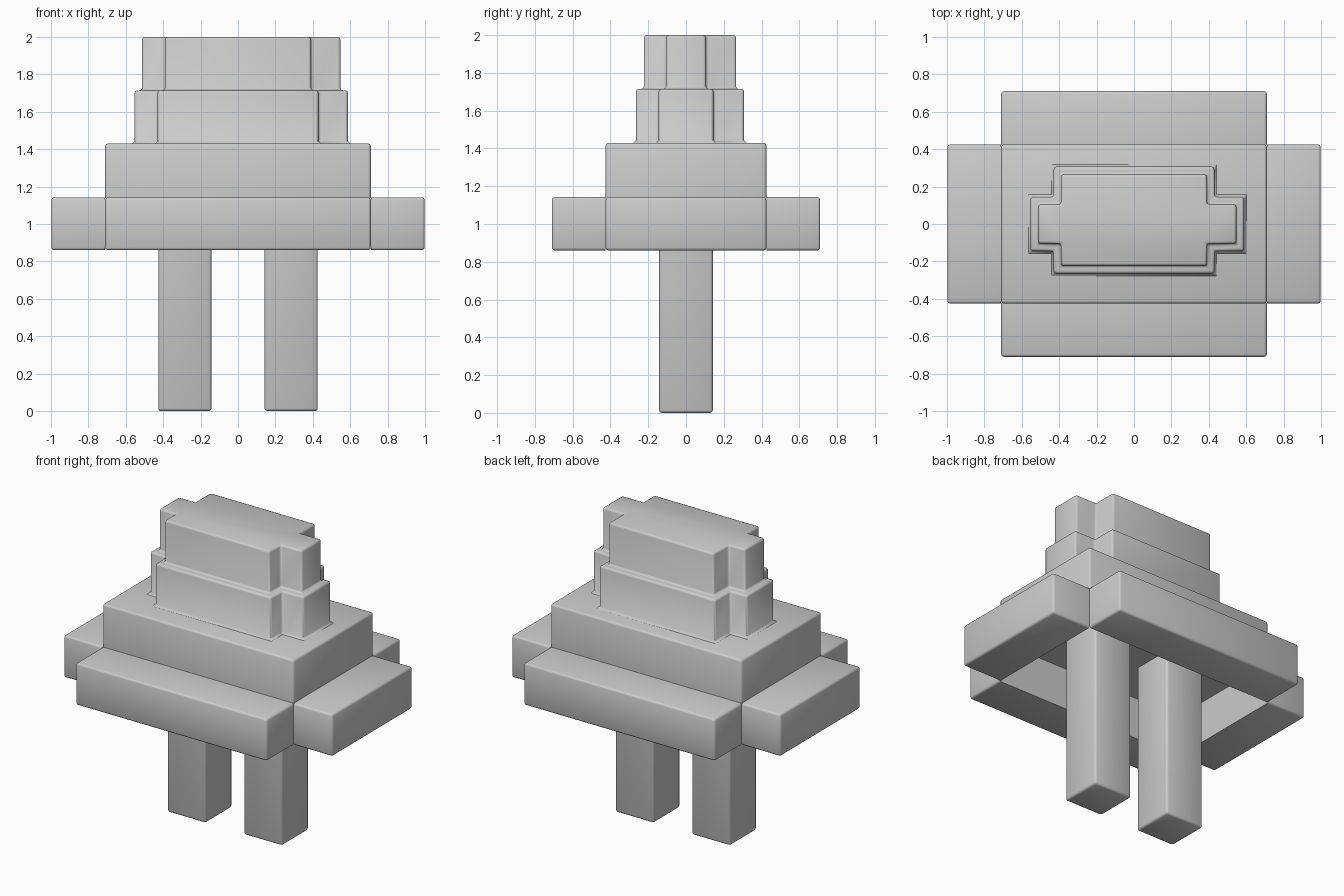
import bpy, bmesh, math

if "Cube" in bpy.data.objects:
    bpy.data.objects.remove(bpy.data.objects["Cube"])

BEVEL = 0.014
grey = bpy.data.materials.new("plain grey")
grey.diffuse_color = (0.6, 0.6, 0.6, 1)
grey.use_nodes = True
grey.node_tree.nodes["Principled BSDF"].inputs["Base Color"].default_value = grey.diffuse_color


def finish(name, bm, sharp):
    """Round every hard edge except those the rule marks as sharp."""
    bmesh.ops.recalc_face_normals(bm, faces=bm.faces)
    edges = [e for e in bm.edges
             if e.calc_face_angle(0) > math.radians(50)
             and not sharp((e.verts[0].co + e.verts[1].co) / 2)]
    bmesh.ops.bevel(bm, geom=edges, offset=BEVEL, segments=2, profile=0.5,
                    affect='EDGES', clamp_overlap=True)
    me = bpy.data.meshes.new(name)
    bm.to_mesh(me)
    bm.free()
    me.materials.append(grey)
    ob = bpy.data.objects.new(name, me)
    bpy.context.collection.objects.link(ob)
    bpy.ops.object.select_all(action='DESELECT')
    ob.select_set(True)
    bpy.context.view_layer.objects.active = ob
    bpy.ops.object.shade_smooth_by_angle(angle=math.radians(50))


def box(name, x, y, z, sharp):
    bm = bmesh.new()
    bmesh.ops.create_cube(bm, size=1)
    for v in bm.verts:
        for i, (a, b) in enumerate((x, y, z)):
            v.co[i] = a if v.co[i] < 0 else b
    finish(name, bm, sharp)


def cross(wide, tall, grow=0.0):
    """Outline of a long bar crossed by a deep block: (x0, x1, y0, y1) each."""
    a, b, c, d = (v + s * grow for v, s in zip(wide, (-1, 1, -1, 1)))
    e, f, g, h = (v + s * grow for v, s in zip(tall, (-1, 1, -1, 1)))
    return [(e, g), (f, g), (f, c), (b, c), (b, d), (f, d),
            (f, h), (e, h), (e, d), (a, d), (a, c), (e, c)]


# Main slab, closing the hollow below it
box("body_slab", (-0.71, 0.71), (-0.425, 0.425), (1.14, 1.43),
    lambda c: c.z < 1.15)

# Four rim blocks around an open centre
for s, side in ((-1, "left"), (1, "right")):
    box(side + "_rim", sorted((s * 0.71, s * 0.998)), (-0.425, 0.425), (0.86, 1.142),
        lambda c: abs(c.x) < 0.72)
for s, side in ((-1, "front"), (1, "back")):
    box(side + "_rim", (-0.71, 0.71), sorted((s * 0.425, s * 0.71)), (0.86, 1.142),
        lambda c: abs(c.y) < 0.435)

# Legs, reaching up through the hollow to the slab
for s, side in ((-1, "left"), (1, "right")):
    box(side + "_leg", sorted((s * 0.142, s * 0.426)), (-0.142, 0.142), (0, 1.15),
        lambda c: c.z > 1.14)

# Stepped tower: two cross-shaped tiers with a flared foot
low = ((-0.553, 0.588, -0.145, 0.145), (-0.43, 0.43, -0.265, 0.307))
high = ((-0.512, 0.547, -0.105, 0.105), (-0.39, 0.39, -0.223, 0.265))
rings = [(cross(*low, 0.014), 1.428), (cross(*low), 1.444), (cross(*low), 1.715),
         (cross(*high), 1.715), (cross(*high), 2.0)]
bm = bmesh.new()
loops = [[bm.verts.new((x, y, z)) for x, y in pts] for pts, z in rings]
for p, q in zip(loops, loops[1:]):
    for i in range(12):
        j = (i + 1) % 12
        bm.faces.new((p[i], p[j], q[j], q[i]))
bm.faces.new(loops[0][::-1])
bm.faces.new(loops[-1])
finish("stepped_tower", bm, lambda c: c.z < 1.445)
